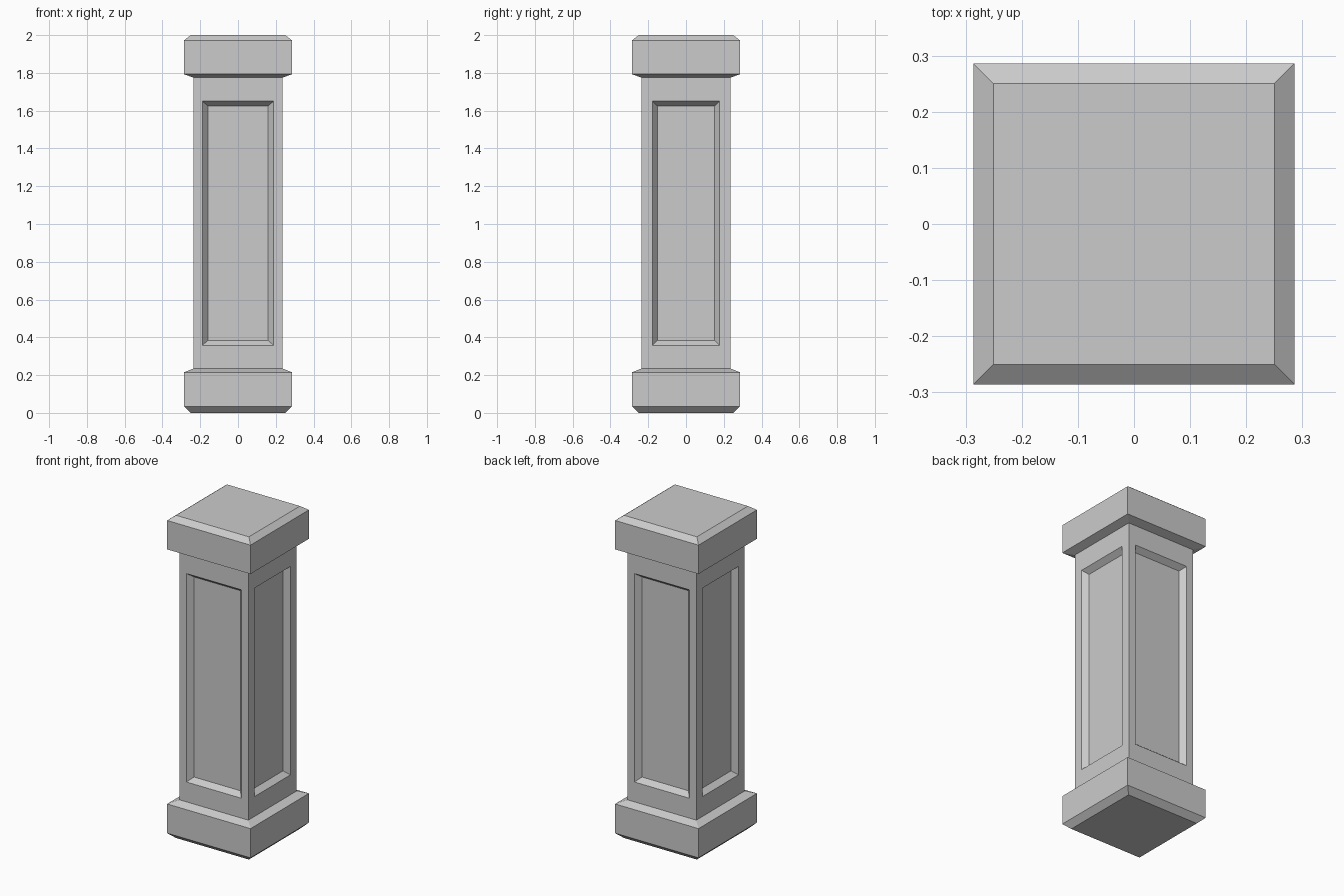
import bpy, bmesh
from math import pi
from mathutils import Matrix, Vector

if "Cube" in bpy.data.objects:
    bpy.data.objects.remove(bpy.data.objects["Cube"])

SHAFT = 0.236            # half width of shaft
Z0, Z1 = 0.235, 1.775    # shaft bottom and top
DEPTH = 0.033            # panel recess


def finish(name, bm):
    bmesh.ops.remove_doubles(bm, verts=bm.verts, dist=1e-5)
    bmesh.ops.recalc_face_normals(bm, faces=bm.faces)
    mesh = bpy.data.meshes.new(name)
    bm.to_mesh(mesh)
    bm.free()
    obj = bpy.data.objects.new(name, mesh)
    bpy.context.collection.objects.link(obj)
    return obj


def bridge(bm, a, b):
    for i in range(4):
        j = (i + 1) % 4
        bm.faces.new((a[i], a[j], b[j], b[i]))


def square_block(name, profile, capped_ring):
    """Stack square rings of (half width, z); close one end."""
    bm = bmesh.new()
    rings = [[bm.verts.new((x * r, y * r, z))
              for x, y in ((-1, -1), (1, -1), (1, 1), (-1, 1))]
             for r, z in profile]
    for a, b in zip(rings, rings[1:]):
        bridge(bm, a, b)
    ring = rings[capped_ring]
    bm.faces.new(ring if capped_ring else ring[::-1])
    obj = finish(name, bm)
    return obj


# Base and cap blocks with chamfered edges
square_block("base", [(0.25, 0), (0.286, 0.034), (0.286, 0.215), (SHAFT, Z0)], 0)
square_block("cap", [(SHAFT, Z1), (0.286, 1.793), (0.286, 1.972), (0.25, 2)], -1)

# Shaft: four sides, each a frame around a recessed panel with sloped edges
bm = bmesh.new()
for side in range(4):
    rot = Matrix.Rotation(side * pi / 2, 4, 'Z')
    outer, inner = ((0.188, 0.159), (0.177, 0.151))[side % 2]
    loops = []
    for w, lo, hi, y in ((SHAFT, Z0, Z1, -SHAFT),
                         (outer, 0.358, 1.65, -SHAFT),
                         (inner, 0.384, 1.624, -SHAFT + DEPTH)):
        loops.append([bm.verts.new(rot @ Vector((x, y, z)))
                      for x, z in ((-w, lo), (w, lo), (w, hi), (-w, hi))])
    bridge(bm, loops[0], loops[1])
    bridge(bm, loops[1], loops[2])
    bm.faces.new(loops[2])
bmesh.ops.remove_doubles(bm, verts=bm.verts, dist=1e-5)
finish("shaft", bm)

# Open-ended parts: make sure all faces point outward
for obj in bpy.data.objects:
    me = obj.data
    test = max(me.polygons, key=lambda p: p.area)
    c = test.center if obj.name == "shaft" else test.center - Vector((0, 0, 0.12 if obj.name == "base" else 1.88))
    if test.normal.dot(c) < 0:
        me.flip_normals()
